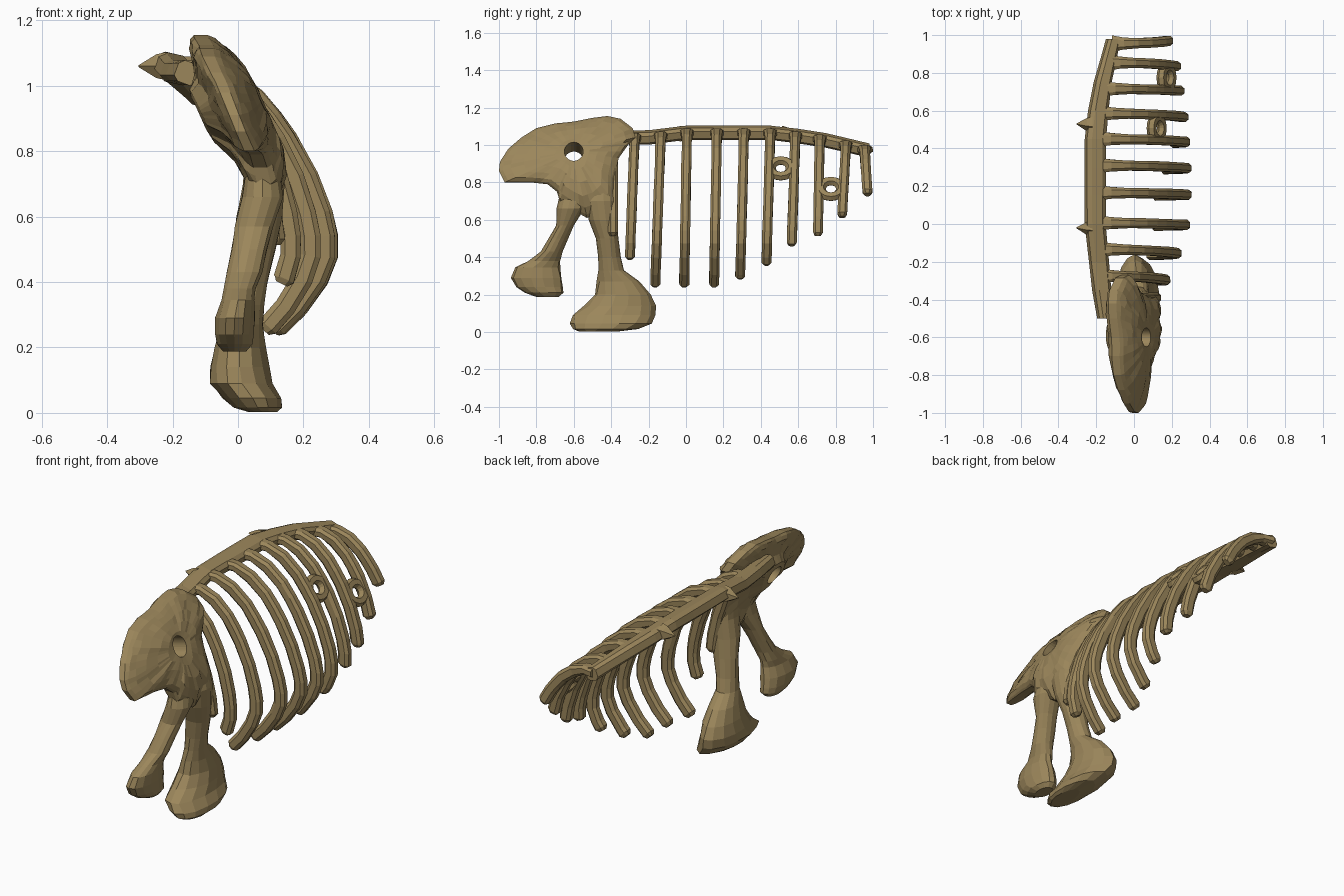
import bpy, bmesh, math, random
from mathutils import Vector

if "Cube" in bpy.data.objects:
    bpy.data.objects.remove(bpy.data.objects["Cube"])

random.seed(4)
bone = bpy.data.materials.new("old bone tan")
bone.diffuse_color = (0.33, 0.24, 0.105, 1)
bone.use_nodes = True
bone.node_tree.nodes["Principled BSDF"].inputs["Base Color"].default_value = bone.diffuse_color


def lerp(table, t):
    """Piecewise linear lookup in a sorted list of (key, value)."""
    if t <= table[0][0]:
        return table[0][1]
    for (a, va), (b, vb) in zip(table, table[1:]):
        if t <= b:
            return va + (vb - va) * (t - a) / (b - a)
    return table[-1][1]


def finish(bm, name):
    bmesh.ops.recalc_face_normals(bm, faces=bm.faces[:])
    me = bpy.data.meshes.new(name)
    bm.to_mesh(me)
    bm.free()
    me.materials.append(bone)
    ob = bpy.data.objects.new(name, me)
    bpy.context.collection.objects.link(ob)
    return ob


def loft(name, stations, sides, jitter=0.0, square=1.0):
    """Skin rings; a station is (centre, half axis u, half axis v)."""
    def bulge(w):
        return math.copysign(abs(w) ** square, w)

    bm = bmesh.new()
    rings = []
    for c, u, v in stations:
        ring = []
        for i in range(sides):
            a = 2 * math.pi * (i + 0.5) / sides
            k = 1 + random.uniform(-jitter, jitter)
            ring.append(bm.verts.new(c + (u * bulge(math.cos(a)) + v * bulge(math.sin(a))) * k))
        rings.append(ring)
    for r, s in zip(rings, rings[1:]):
        for i in range(sides):
            j = (i + 1) % sides
            bm.faces.new((r[i], r[j], s[j], s[i]))
    bm.faces.new(rings[0])
    bm.faces.new(rings[-1])
    return finish(bm, name)


# Skull: a leaning plate with rounded rim, ringed outward from a slanted eye hole
EYE = (-0.60, 0.965)
outline = [(-1, .86), (-.995, .91), (-.95, .98), (-.88, 1.04), (-.8, 1.09), (-.7, 1.115),
           (-.6, 1.125), (-.5, 1.145), (-.42, 1.155), (-.35, 1.14), (-.285, 1.09),
           (-.27, 1.04), (-.31, 1.0), (-.36, .93), (-.385, .82), (-.385, .7), (-.45, .64),
           (-.53, .61), (-.6, .65), (-.675, .7), (-.69, .75), (-.74, .79), (-.83, .8), (-.97, .8)]
lean = [(.62, .075), (.7, .085), (.8, .065), (.9, .025), (1.0, -.02), (1.15, -.11)]
outer = [(0, .07), (.25, .08), (.65, .065), (.9, .045), (1, .018)]
inner = [(0, .115), (.15, .11), (.38, .075), (.65, .06), (.9, .05), (1, .025)]

points = []
for p, q in zip(outline, outline[1:] + outline[:1]):
    points += [p, ((p[0] + q[0]) / 2, (p[1] + q[1]) / 2)]
n = len(points)


def skull_ring(bm, t, depth, side):
    ring = []
    drop = -.05 * (1 - t) if side < 0 else 0
    for y, z in points:
        a = math.atan2(z - EYE[1], y - EYE[0])
        ey, ez = EYE[0] + .05 * math.cos(a), EYE[1] + .05 * math.sin(a)
        yy, zz = ey + (y - ey) * t, ez + (z - ez) * t
        groove = random.uniform(-.008, .004) if .3 < t < 1 else 0
        snout = max(0, (-.65 - yy) / .35)
        x = lerp(lean, zz) - .03 * snout
        ring.append(bm.verts.new((x + side * (depth + groove) * (1 - .3 * snout), yy, zz + drop)))
    return ring


bm = bmesh.new()
steps = [0, .15, .38, .62, .82, .94, 1]
rings = [skull_ring(bm, t, lerp(outer, t), 1) for t in steps]
rings += [skull_ring(bm, t, lerp(inner, t), -1) for t in reversed(steps)]
for r, s in zip(rings, rings[1:] + rings[:1]):
    for i in range(n):
        j = (i + 1) % n
        bm.faces.new((r[i], r[j], s[j], s[i]))
finish(bm, "skull")

# Legs: flared bones, stations are x, half depth x, z, front y, back y
legs = {
    "rear_leg": [(.07, .05, .8, -.53, -.39), (.08, .065, .7, -.54, -.375),
                 (.065, .07, .6, -.52, -.37), (.05, .065, .5, -.482, -.362),
                 (.035, .058, .4, -.468, -.35), (.025, .055, .33, -.468, -.33),
                 (.012, .065, .27, -.475, -.25), (.005, .08, .2, -.49, -.19),
                 (.005, .092, .14, -.54, -.165), (.012, .098, .09, -.612, -.165),
                 (.045, .092, .045, -.615, -.19), (.06, .075, .016, -.605, -.26),
                 (.075, .045, .003, -.57, -.36)],
    "front_leg": [(.075, .05, .76, -.67, -.51), (.075, .065, .66, -.69, -.54),
                  (.05, .06, .57, -.695, -.6), (.035, .055, .5, -.735, -.63),
                  (.02, .055, .43, -.775, -.66), (.005, .05, .38, -.84, -.67),
                  (0, .052, .345, -.91, -.675), (-.01, .062, .29, -.935, -.662),
                  (-.012, .06, .24, -.91, -.655), (-.01, .055, .21, -.86, -.655),
                  (-.01, .035, .187, -.8, -.68)],
}
for name, rows in legs.items():
    loft(name, [(Vector((x, (ya + yb) / 2, z)), Vector((rx, 0, 0)), Vector((0, (yb - ya) / 2, 0)))
                for x, rx, z, ya, yb in rows], 14, .035)

# Spine: a tapering squarish bar along the inner edge, with two small spikes
spine_x = [(-.5, -.155), (-.2, -.185), (.0, -.205), (.5, -.205), (.75, -.165), (.98, -.11)]
spine_z = [(-.5, 1.04), (-.2, 1.04), (.0, 1.065), (.45, 1.065), (.7, 1.035), (.98, .97)]
spine_r = [(-.5, .035), (-.3, .05), (.5, .054), (.98, .034)]
stations = []
for y in [-.5, -.35, -.2, 0, .15, .3, .45, .6, .75, .88, .98]:
    r = lerp(spine_r, y)
    stations.append((Vector((lerp(spine_x, y), y, lerp(spine_z, y))),
                     Vector((r, 0, -.012)), Vector((.012, 0, .034))))
loft("spine", stations, 8, .03, .65)
for i, y in enumerate((-.02, .53)):
    loft(f"spine_spike_{i}", [(Vector((x, y, 1.06)), Vector((0, r, 0)), Vector((0, 0, r)))
                              for x, r in ((-.22, .045), (-.25, .038), (-.304, .003))], 5)

# Ribs: one shared arc, cut at each rib's own end height
arc = [(-.2, 1.06), (-.12, 1.06), (-.03, 1.025), (.06, .957), (.11, .897), (.155, .835),
       (.22, .72), (.262, .61), (.278, .54), (.278, .48), (.25, .41), (.19, .325), (.12, .255)]
# y at top, y at foot, foot height, greatest x
ribs = [(-.39, -.39, .52, .14), (-.275, -.30, .40, .19), (-.135, -.165, .25, .25),
        (.005, -.01, .25, .295), (.165, .15, .25, .303), (.31, .29, .30, .303),
        (.45, .43, .37, .295), (.585, .565, .47, .285), (.715, .705, .52, .265),
        (.855, .835, .62, .265), (.955, .97, .74, .265)]
for k, (y0, y1, foot, reach) in enumerate(ribs):
    sx, sz = lerp(spine_x, y0), lerp(spine_z, y0)
    path = []
    for i, (x, z) in enumerate(arc):
        if z < foot:  # stop exactly at the foot height
            px, pz = arc[i - 1]
            f = (pz - foot) / (pz - z)
            x, z = px + (x - px) * f, foot
        zz = z - (1.06 - sz) * max(0, (z - .75) / .31)
        path.append(Vector((sx + (x + .2) * (reach - .028 - sx) / .48,
                            y0 + (y1 - y0) * (sz - zz) / (sz - foot), zz)))
        if z == foot:
            break
    stations = []
    for i, c in enumerate(path):
        t = path[min(i + 1, len(path) - 1)] - path[max(i - 1, 0)]
        normal = Vector((-t.z, 0, t.x)).normalized()
        w = (.045, .034)[i] if i < 2 else .028
        deep = .026 if i < 2 else .034
        stations.append((c, normal * deep, Vector((0, w, 0))))
    c, u, v = stations[-1]
    d = (path[-1] - path[-2]).normalized()
    stations[-1] = (c - d * .012, u, v)
    stations.append((c + d * .006, u * .6, v * .6))
    loft(f"rib_{k + 1}", stations, 8, .04, .75)

# Ring bridges joining two pairs of rear ribs
for k, (x, y, z) in enumerate([(.12, .507, .875), (.172, .775, .765)]):
    bpy.ops.mesh.primitive_torus_add(major_segments=14, minor_segments=6, major_radius=.05,
                                     minor_radius=.026, location=(x, y, z),
                                     rotation=(0, math.radians(57), 0))
    ring = bpy.context.object
    ring.name = f"rib_bridge_{k}"
    ring.scale = (1, 1.12, 1)
    ring.data.materials.append(bone)
